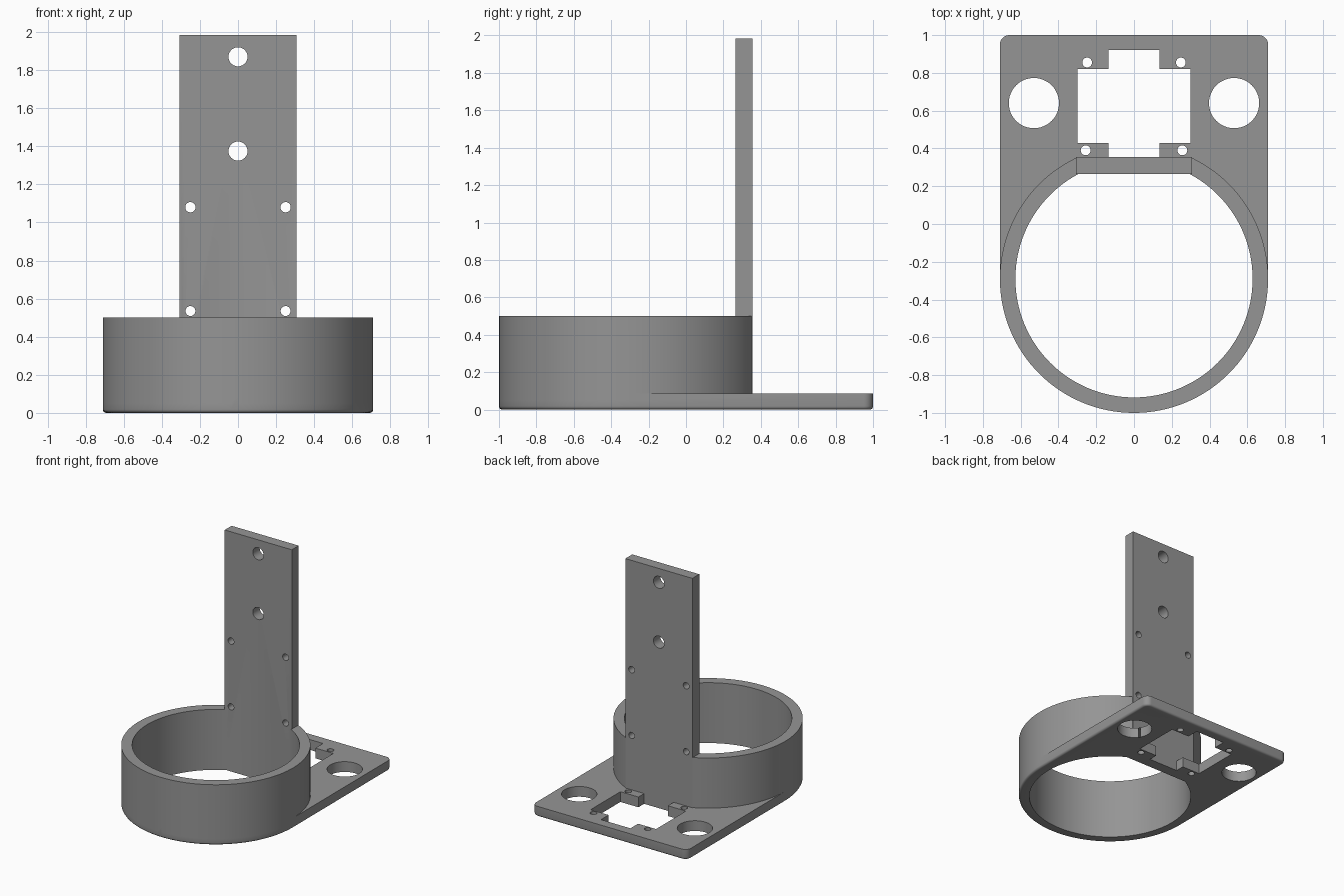
import bpy, bmesh, math
from mathutils import Matrix

if "Cube" in bpy.data.objects:
    bpy.data.objects.remove(bpy.data.objects["Cube"])

R_OUT, R_IN, CY = 0.71, 0.628, -0.29      # ring radii and centre
PLATE_T, RING_H, POST_H = 0.085, 0.5, 1.985
SEG = 128

grey = bpy.data.materials.new("plain grey")
grey.diffuse_color = (0.3, 0.3, 0.3, 1)
grey.use_nodes = True
grey.node_tree.nodes["Principled BSDF"].inputs["Base Color"].default_value = grey.diffuse_color


def prism(name, outline, z0, z1, fillet=0):
    """Extrude a flat outline; optionally round its bottom rim."""
    bm = bmesh.new()
    base = bm.faces.new([bm.verts.new((x, y, z0)) for x, y in outline])
    top = bmesh.ops.extrude_face_region(bm, geom=[base], use_keep_orig=True)
    verts = [v for v in top["geom"] if isinstance(v, bmesh.types.BMVert)]
    bmesh.ops.translate(bm, vec=(0, 0, z1 - z0), verts=verts)
    bmesh.ops.recalc_face_normals(bm, faces=bm.faces)
    if fillet:
        rim = [e for e in bm.edges if all(abs(v.co.z - z0) < 1e-6 for v in e.verts)]
        bmesh.ops.bevel(bm, geom=rim, offset=fillet, segments=4,
                        profile=0.5, affect='EDGES')
    mesh = bpy.data.meshes.new(name)
    bm.to_mesh(mesh)
    bm.free()
    mesh.materials.append(grey)
    obj = bpy.data.objects.new(name, mesh)
    bpy.context.collection.objects.link(obj)
    return obj


def arc(cx, cy, r, a0, a1, n):
    return [(cx + r * math.cos(a0 + (a1 - a0) * i / n),
             cy + r * math.sin(a0 + (a1 - a0) * i / n)) for i in range(n + 1)]


def circle(cx, cy, r, n=48):
    return arc(cx, cy, r, 0, 2 * math.pi, n)[:-1]


def rect(x, y0, y1):
    return [(-x, y0), (x, y0), (x, y1), (-x, y1)]


def combine(target, other, operation):
    """Apply a boolean and remove the helper."""
    mod = target.modifiers.new("join", 'BOOLEAN')
    mod.operation, mod.solver, mod.object = operation, 'EXACT', other
    bpy.context.view_layer.objects.active = target
    bpy.ops.object.modifier_apply(modifier=mod.name)
    bpy.data.objects.remove(other)


# Base plate: half-round front, straight sides, rounded back corners
c = 0.05
outline = arc(0, CY, R_OUT, math.pi, 2 * math.pi, SEG // 2)
outline += arc(R_OUT - c, 1 - c, c, 0, math.pi / 2, 8)
outline += arc(-R_OUT + c, 1 - c, c, math.pi / 2, math.pi, 8)
holder = prism("ring_holder", outline, 0, PLATE_T, 0.018)

# Ring wall, flattened where it meets the post
step = 2 * math.pi / SEG
a = math.asin((0.351 - CY) / R_OUT)
k = int(a / step)
pts = [a - math.pi * 2] + [i * step for i in range(-SEG // 2 - k, k + 1)] + [a]
pts[0] = -math.pi - a
ring = [(R_OUT * math.cos(t), CY + R_OUT * math.sin(t)) for t in pts]
combine(holder, prism("ring_wall", ring, 0.05, RING_H), 'UNION')
combine(holder, prism("bore", circle(0, CY, R_IN, SEG), -0.1, 0.7), 'DIFFERENCE')

# Cross-shaped opening in the plate
cross = [(0.135, 0.32), (0.135, 0.43), (0.3, 0.43), (0.3, 0.82), (0.135, 0.82), (0.135, 0.92)]
cross += [(-x, y) for x, y in reversed(cross)]
combine(holder, prism("cross_cutter", cross, -0.1, PLATE_T + 0.001), 'DIFFERENCE')

# Large and small holes through the plate
for s in (-1, 1):
    for x, y, r in ((0.53, 0.64, 0.133), (0.248, 0.855, 0.026), (0.256, 0.39, 0.026)):
        combine(holder, prism("hole_cutter", circle(s * x, y, r), -0.1, 0.2), 'DIFFERENCE')

# Upright post with its mounting holes
post = prism("upright_post", rect(0.307, 0.265, 0.355), 0, POST_H)
for x, z, r in ((0, 1.87, 0.05), (0, 1.375, 0.05), (-0.25, 1.08, 0.027),
                (0.25, 1.08, 0.027), (-0.25, 0.535, 0.026), (0.25, 0.535, 0.026)):
    cutter = prism("post_hole_cutter", circle(x, z, r), -0.6, 0)
    cutter.data.transform(Matrix.Rotation(math.pi / 2, 4, 'X'))
    combine(post, cutter, 'DIFFERENCE')
combine(holder, post, 'UNION')

# Smooth curves, crisp edges
bpy.ops.object.select_all(action='DESELECT')
holder.select_set(True)
bpy.context.view_layer.objects.active = holder
bpy.ops.object.shade_smooth_by_angle(angle=math.radians(30))
